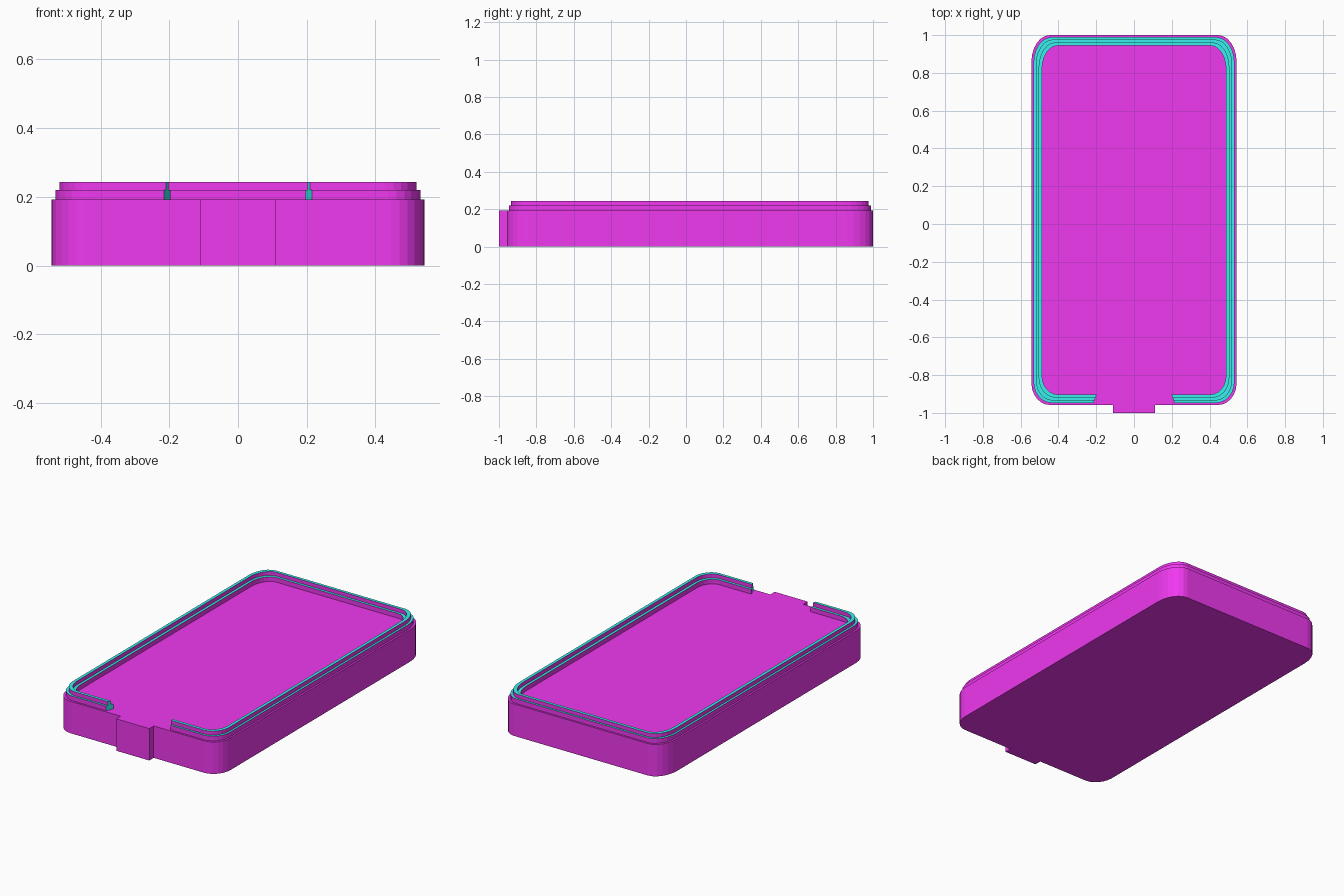
import bpy, bmesh
from math import sin, cos, pi

if "Cube" in bpy.data.objects:
    bpy.data.objects.remove(bpy.data.objects["Cube"])

X, Y0, Y1, TOP = 0.543, -0.958, 1.0, 0.192


def material(name, color):
    m = bpy.data.materials.new(name)
    m.diffuse_color = color
    m.use_nodes = True
    m.node_tree.nodes["Principled BSDF"].inputs["Base Color"].default_value = m.diffuse_color
    return m


magenta = material("magenta", (0.87, 0.04, 0.87, 1))
cyan = material("cyan", (0.04, 0.87, 0.85, 1))


def outline(inset, start_x, segs=6):
    """Open rounded path from the front gap's right end round to its left end."""
    x, y0, y1 = X - inset, Y0 + inset, Y1 - inset
    rx = 0.098 - inset * 0.3
    half = [(start_x, y0)]
    for y, sy, ry in ((y0, -1, 0.115), (y1, 1, 0.14)):
        ry -= inset * 0.3
        arc = [(x - rx + rx * cos(a), y + sy * (ry * sin(a) - ry))
               for a in (pi / 2 * i / segs for i in range(segs + 1))]
        half += arc if sy > 0 else arc[::-1]
    return half + [(-px, py) for px, py in reversed(half)]


def finish(name, bm):
    bmesh.ops.recalc_face_normals(bm, faces=bm.faces)
    me = bpy.data.meshes.new(name)
    bm.to_mesh(me)
    bm.free()
    ob = bpy.data.objects.new(name, me)
    bpy.context.collection.objects.link(ob)
    me.materials.append(magenta)
    me.materials.append(cyan)
    return ob


# Solid tray body with the front tab as part of its outline
bm = bmesh.new()
path = [(0.11, -1.0)] + outline(0, 0.11) + [(-0.11, -1.0)]
base = bm.faces.new([bm.verts.new((x, y, 0)) for x, y in path])
ext = bmesh.ops.extrude_face_region(bm, geom=[base], use_keep_orig=True)
for v in ext["geom"]:
    if isinstance(v, bmesh.types.BMVert):
        v.co.z = TOP
finish("tray_body", bm)

# Stepped rim: section of (inset, z) swept round the tray, open at the front
section = [(0.011, TOP - 0.004), (0.011, 0.22), (0.023, 0.22), (0.023, 0.243),
           (0.041, 0.243), (0.041, 0.22), (0.056, 0.22), (0.056, TOP - 0.004)]
bm = bmesh.new()
rails = []
for inset, z in section:
    gap = 0.215 - 0.018 * (inset - 0.011) / 0.045   # slanted rim ends
    rails.append([bm.verts.new((x, y, z)) for x, y in outline(inset, gap)])
for i, a in enumerate(rails):
    b = rails[(i + 1) % len(rails)]
    for j in range(len(a) - 1):
        f = bm.faces.new((a[j], a[j + 1], b[j + 1], b[j]))
        f.material_index = 1 if i in (1, 3, 5) else 0   # cyan upward faces
for end in (0, -1):
    bm.faces.new([r[end] for r in rails]).material_index = 1
finish("stepped_rim", bm)
